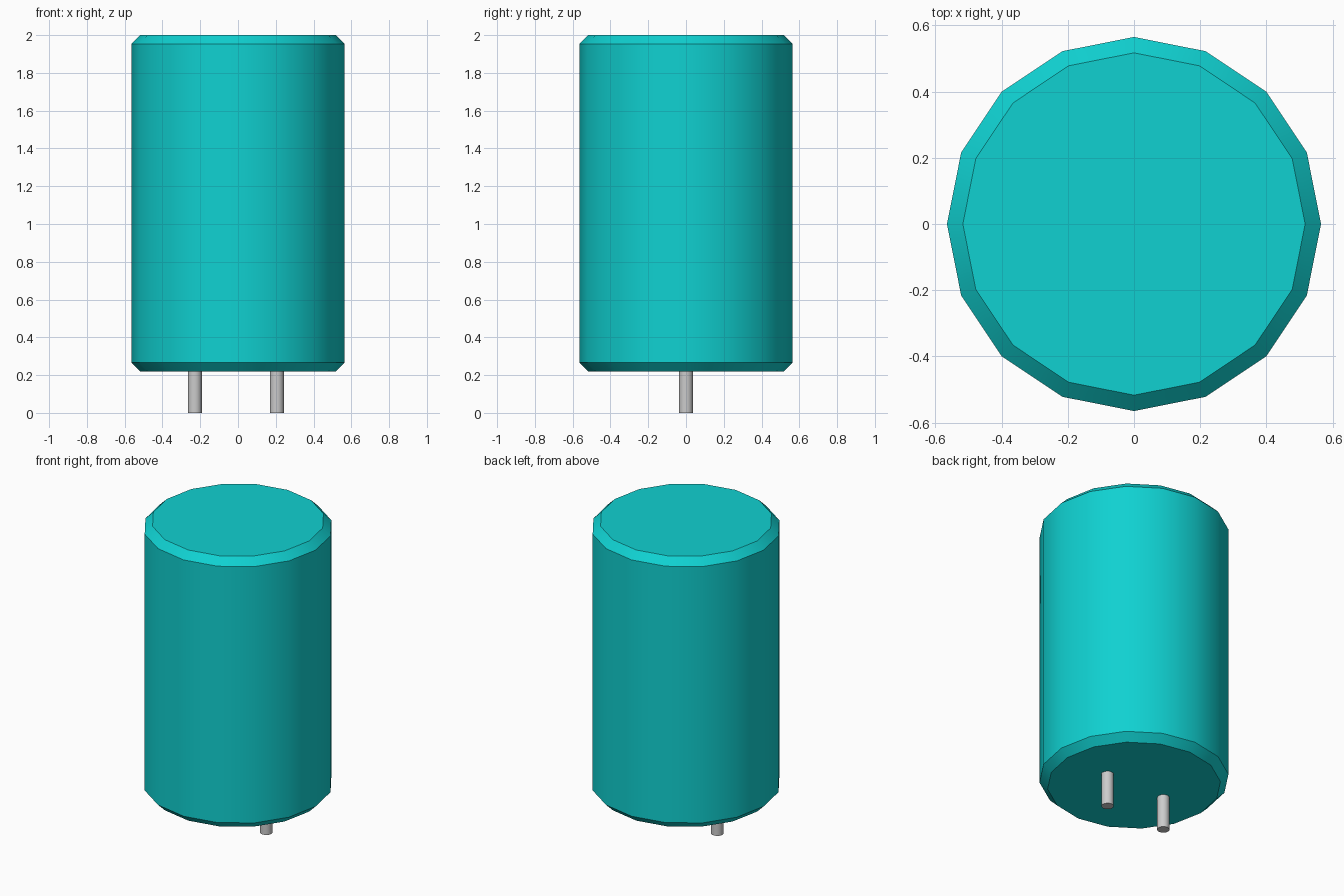
import bpy
import math

cube = bpy.data.objects.get("Cube")
if cube:
    bpy.data.objects.remove(cube, do_unlink=True)


def make_material(name, color):
    mat = bpy.data.materials.new(name)
    mat.use_nodes = True
    mat.diffuse_color = color
    mat.node_tree.nodes["Principled BSDF"].inputs["Base Color"].default_value = color
    return mat


def cylinder(name, radius, z0, z1, x, mat, chamfer=0.0):
    """Upright 16-sided cylinder with corners on the axes and optional chamfered rims."""
    bpy.ops.mesh.primitive_cylinder_add(vertices=16, radius=radius, depth=z1 - z0,
                                        location=(x, 0, (z0 + z1) / 2))
    obj = bpy.context.object
    obj.name = name
    obj.data.materials.append(mat)
    if chamfer:
        mod = obj.modifiers.new("chamfer", 'BEVEL')
        mod.width = chamfer
        mod.segments = 1
        mod.limit_method = 'ANGLE'
        mod.angle_limit = math.radians(40)
        bpy.ops.object.modifier_apply(modifier=mod.name)
    bpy.ops.object.shade_smooth_by_angle(angle=math.radians(30))
    return obj


teal = make_material("teal", (0.005, 0.64, 0.64, 1))
metal = make_material("light grey metal", (0.6, 0.6, 0.6, 1))

# Chamfered can
cylinder("can_body", 0.565, 0.22, 2.0, 0, teal, chamfer=0.047)

# Two contact pins under the can
cylinder("right_pin", 0.037, 0.0, 0.225, -0.228, metal)
cylinder("left_pin", 0.037, 0.0, 0.225, 0.206, metal)
